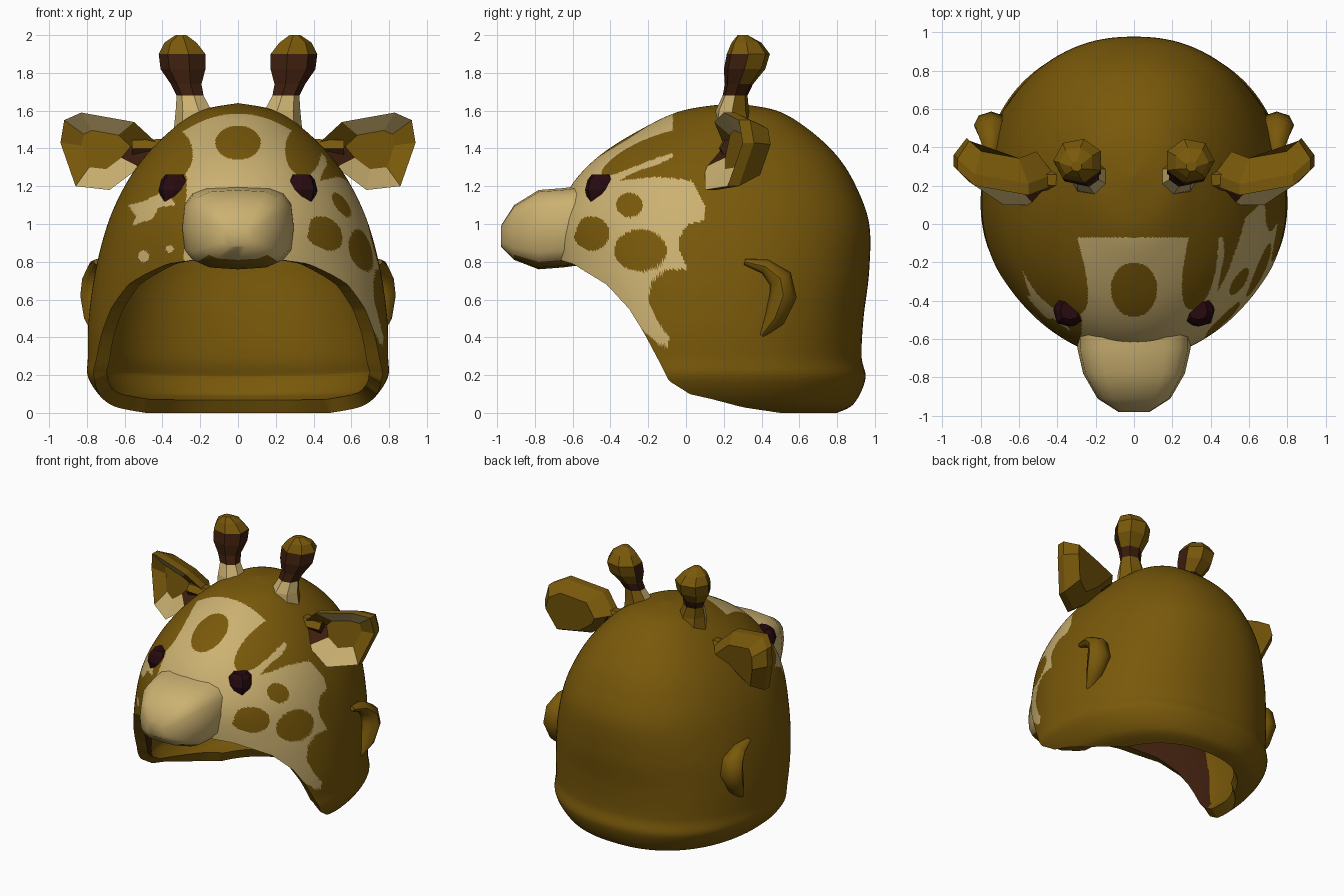
import bpy, bmesh, math
from mathutils import Vector

if "Cube" in bpy.data.objects:
    bpy.data.objects.remove(bpy.data.objects["Cube"])


def material(name, r, g, b):
    m = bpy.data.materials.new(name)
    m.diffuse_color = (r, g, b, 1)
    m.use_nodes = True
    m.node_tree.nodes["Principled BSDF"].inputs["Base Color"].default_value = m.diffuse_color
    return m


MATS = [material("olive_fur", .19, .098, .003), material("cream_fur", .60, .44, .165),
        material("dark_brown", .045, .013, .004), material("eye_dark", .02, .003, .005)]
OLIVE, CREAM, BROWN, EYE = range(4)


def make_object(name, verts, faces, rule=None, angle=None):
    me = bpy.data.meshes.new(name)
    me.from_pydata(verts, [], faces)
    bm = bmesh.new()
    bm.from_mesh(me)
    bmesh.ops.remove_doubles(bm, verts=bm.verts, dist=1e-4)
    bmesh.ops.recalc_face_normals(bm, faces=bm.faces)
    bm.to_mesh(me)
    bm.free()
    ob = bpy.data.objects.new(name, me)
    bpy.context.collection.objects.link(ob)
    for m in MATS:
        me.materials.append(m)
    if rule:
        for p in me.polygons:
            p.material_index = rule(p.center, p.normal)
    bpy.ops.object.select_all(action='DESELECT')
    ob.select_set(True)
    bpy.context.view_layer.objects.active = ob
    if angle:
        bpy.ops.object.shade_smooth_by_angle(angle=math.radians(angle))
    return ob


def loft(name, rings, rule=None, angle=None):
    n = len(rings[0])
    verts = [p for r in rings for p in r]
    faces = [(k * n + i, k * n + (i + 1) % n, (k + 1) * n + (i + 1) % n, (k + 1) * n + i)
             for k in range(len(rings) - 1) for i in range(n)]
    faces += [tuple(range(n)), tuple(range(len(verts) - n, len(verts)))]
    return make_object(name, verts, faces, rule, angle)


def spow(v, e):
    return math.copysign(abs(v) ** e, v)


def inside(poly, a, b):
    hit = False
    for (x1, y1), (x2, y2) in zip(poly, poly[1:] + poly[:1]):
        if (y1 > b) != (y2 > b) and a < (x2 - x1) * (b - y1) / (y2 - y1) + x1:
            hit = not hit
    return hit


def in_spot(spots, a, b):
    return any(((a - x) / rx) ** 2 + ((b - z) / rz) ** 2 < 1 for x, z, rx, rz in spots)


# Head hood: horizontal sections as height, half width, front y, back y, centre y
ROWS = [(0, .56, -.45, .80, .10), (.05, .69, -.55, .89, .10), (.18, .79, -.62, .95, .10),
        (.30, .795, -.65, .93, .10), (.5, .79, -.67, .94, .10), (.75, .755, -.70, .97, .10),
        (1.0, .69, -.70, .97, .10), (1.2, .60, -.61, .90, .12), (1.36, .49, -.46, .80, .15),
        (1.5, .35, -.24, .65, .20), (1.6, .20, -.02, .48, .24), (1.64, .0, .25, .25, .25)]
# Opening edge seen from the side (z, y); the hood is open underneath
EDGE = [(0, .5), (.03, .3), (.07, .15), (.10, .02), (.17, -.09), (.25, -.13), (.42, -.22),
        (.55, -.30), (.68, -.42), (.79, -.60), (.85, -.80)]


def row(s):
    k = min(int(s), len(ROWS) - 2)
    t = s - k
    a, b, c, d = (ROWS[max(0, min(len(ROWS) - 1, k + j))] for j in (-1, 0, 1, 2))
    return [q + .5 * t * (r - p + t * (2 * p - 5 * q + 4 * r - w + t * (3 * (q - r) + w - p)))
            for p, q, r, w in zip(a, b, c, d)]


def head_point(th, r):
    z, w, yf, yb, yc = r
    sx, cy = math.sin(th), math.cos(th)
    if cy > 0:
        return (w * spow(sx, .87), yc + (yb - yc) * spow(cy, .87), z)
    return (w * sx, yc + (yc - yf) * cy, z)


def edge_y(z):
    for (z1, y1), (z2, y2) in zip(EDGE, EDGE[1:]):
        if z <= z2:
            return y1 + (y2 - y1) * (z - z1) / (z2 - z1)
    return -9


# Columns are denser on the painted front
ANGLES = [math.pi * (i + .5) / 60 - math.pi / 2 for i in range(60)]
ANGLES += [math.pi * (i + .5) / 270 + math.pi / 2 for i in range(270)]
N, M = len(ANGLES), 150
TOP = len(ROWS) - 1
SAMPLES = [(TOP * i / 1800, row(TOP * i / 1800)) for i in range(1000)]
verts = []
for th in ANGLES:
    start = 0
    for s, r in SAMPLES:
        p = head_point(th, r)
        if p[1] < edge_y(p[2]):
            start = s
    verts += [head_point(th, row(start + (TOP - start) * j / M)) for j in range(M + 1)]
L = M + 1
faces = [(i * L + j, (i + 1) % N * L + j, (i + 1) % N * L + j + 1, i * L + j + 1)
         for i in range(N) for j in range(M)]
head = make_object("head_hood", verts, faces)
outer_count = len(head.data.polygons)
sol = head.modifiers.new("thickness", 'SOLIDIFY')
sol.thickness, sol.offset = .075, -1
bpy.ops.object.modifier_apply(modifier=sol.name)

# Painted coat: cream regions with olive spots
FOREHEAD = [(-.29, .7), (-.27, 1.25), (-.36, 1.38), (-.42, 1.46), (-.27, 1.6), (.27, 1.6),
            (.45, 1.46), (.47, 1.32), (.42, 1.2), (.32, .7)]
FOREHEAD_SPOTS = [(0, 1.43, .12, .09), (.345, 1.39, .095, .135), (-.36, 1.37, .12, .14)]
CHEEK = [(-.7, 1.22), (-.35, 1.23), (-.15, 1.25), (.03, 1.23), (.1, 1.1), (.1, 1.02), (.02, 1.0),
         (-.04, .93), (-.03, .84), (.01, .76), (-.1, .76), (-.18, .7), (-.2, .6), (-.16, .5),
         (-.09, .4), (-.1, .35), (-.15, .37), (-.3, .5), (-.7, .7)]
CHEEK_SPOTS = [(-.5, .95, .095, .09), (-.24, .86, .14, .11), (-.3, 1.1, .07, .065)]
LEFT_PATCH = [(-.58, 1.1), (-.5, 1.12), (-.38, 1.18), (-.33, 1.1), (-.42, 1.09), (-.45, 1.03),
              (-.56, .99), (-.54, 1.04)]


def coat(c):
    x, y, z = c
    if y > .12:
        return OLIVE
    if y < -.07 and inside(FOREHEAD, x, z):
        return OLIVE if in_spot(FOREHEAD_SPOTS, x, z) else CREAM
    if x > 0 and inside(CHEEK, y, z):
        return OLIVE if in_spot(CHEEK_SPOTS, y, z) else CREAM
    if y < 0 and (inside(LEFT_PATCH, x, z) or in_spot([(-.5, .83, .03, .03), (-.36, .87, .02, .02)], x, z)):
        return CREAM
    return OLIVE


for p in head.data.polygons:
    if p.index < outer_count:
        p.material_index = coat(p.center)
    else:
        p.material_index = BROWN if p.center.y < .05 and p.normal.y > .2 else OLIVE
bpy.ops.object.shade_smooth_by_angle(angle=math.radians(40))

# Snout
rings = []
for y, w, z0, z1 in [(-.5, .295, .79, 1.21), (-.65, .295, .77, 1.19), (-.78, .265, .76, 1.18),
                     (-.91, .19, .81, 1.10), (-.98, .08, .88, .99)]:
    rings.append([(w * spow(math.cos(a), .6), y, (z0 + z1) / 2 + (z1 - z0) / 2 * spow(math.sin(a), .6))
                  for a in [2 * math.pi * k / 16 for k in range(16)]])
loft("snout", rings, lambda c, n: OLIVE if n.z < -.75 else CREAM, 40)


def horn_rule(c, n):
    if c.z > 1.93 or (n.y > .3 and not 1.66 < c.z < 1.74):
        return OLIVE
    return CREAM if c.z < 1.66 else BROWN


def ear_ring(rim, f, dy):
    m = sum(rim, Vector()) / len(rim)
    return [m + (p - m) * f + Vector((0, dy, 0)) for p in rim]


EAR = [(.42, .20, 1.42), (.55, .15, 1.54), (.83, .20, 1.59), (.92, .28, 1.55),
       (.94, .30, 1.43), (.86, .22, 1.20), (.68, .10, 1.18), (.52, .10, 1.30)]


def ear_rule(c, n):
    if n.y > -.02 or n.z > .45 and c.z > 1.5:
        return OLIVE
    if abs(c.x) < .6 and c.z < 1.44:
        return BROWN
    if abs(c.x) > .84 or 1.36 < c.z < 1.48:
        return OLIVE
    return CREAM


for side, tag in ((1, "right"), (-1, "left")):
    # Knobbed horns
    rings = []
    for z, cx, cy, r in [(1.5, .22, .25, .12), (1.6, .23, .245, .1), (1.68, .25, .26, .075),
                         (1.74, .27, .28, .085), (1.82, .285, .31, .125), (1.90, .29, .33, .13),
                         (1.96, .30, .32, .09), (2.0, .30, .30, .03)]:
        rings.append([(side * (cx + r * math.cos(a)), cy + r * .9 * math.sin(a), z)
                      for a in [2 * math.pi * k / 7 for k in range(7)]])
    loft(tag + "_horn", rings, horn_rule)

    # Ears: hollow cup in front, rounded back
    rim = [Vector((side * x, y, z)) for x, y, z in EAR]
    rings = [ear_ring(rim, .5, .06), rim, ear_ring(rim, 1.0, .06), ear_ring(rim, .7, .18)]
    loft(tag + "_ear", rings, ear_rule)
    # Short root joining ear to head
    root = [[(side * x, .23 + r * math.cos(a), 1.4 + r * math.sin(a))
             for a in [2 * math.pi * k / 6 for k in range(6)]] for x, r in ((.36, .06), (.56, .05))]
    loft(tag + "_ear_root", root, lambda c, n: BROWN if n.z < .3 else OLIVE)

    # Crescent side nubs
    path = [(.31, .80, .02), (.42, .775, .05), (.50, .71, .08), (.515, .62, .09),
            (.47, .50, .07), (.40, .41, .02)]
    rings = []
    for k, (y, z, r) in enumerate(path):
        a, b = path[max(k - 1, 0)], path[min(k + 1, len(path) - 1)]
        nrm = Vector((0, b[1] - a[1], a[0] - b[0])).normalized()
        rings.append([Vector((side * (.745 + r * math.cos(t)), y, z)) + nrm * r * .8 * math.sin(t)
                      for t in [2 * math.pi * j / 8 for j in range(8)]])
    loft(tag + "_side_nub", rings, None, 50)

    # Eyes
    rings = [[(side * (.335 + .085 * math.sin(v) * spow(math.cos(a), .7)),
               -.45 + .085 * math.sin(v) * spow(math.sin(a), .7), 1.18 + .1 * math.cos(v))
              for a in [2 * math.pi * j / 8 for j in range(8)]] for v in (.6, 1.0, 1.57, 2.2, 2.54)]
    loft(tag + "_eye", rings, lambda c, n: EYE)
